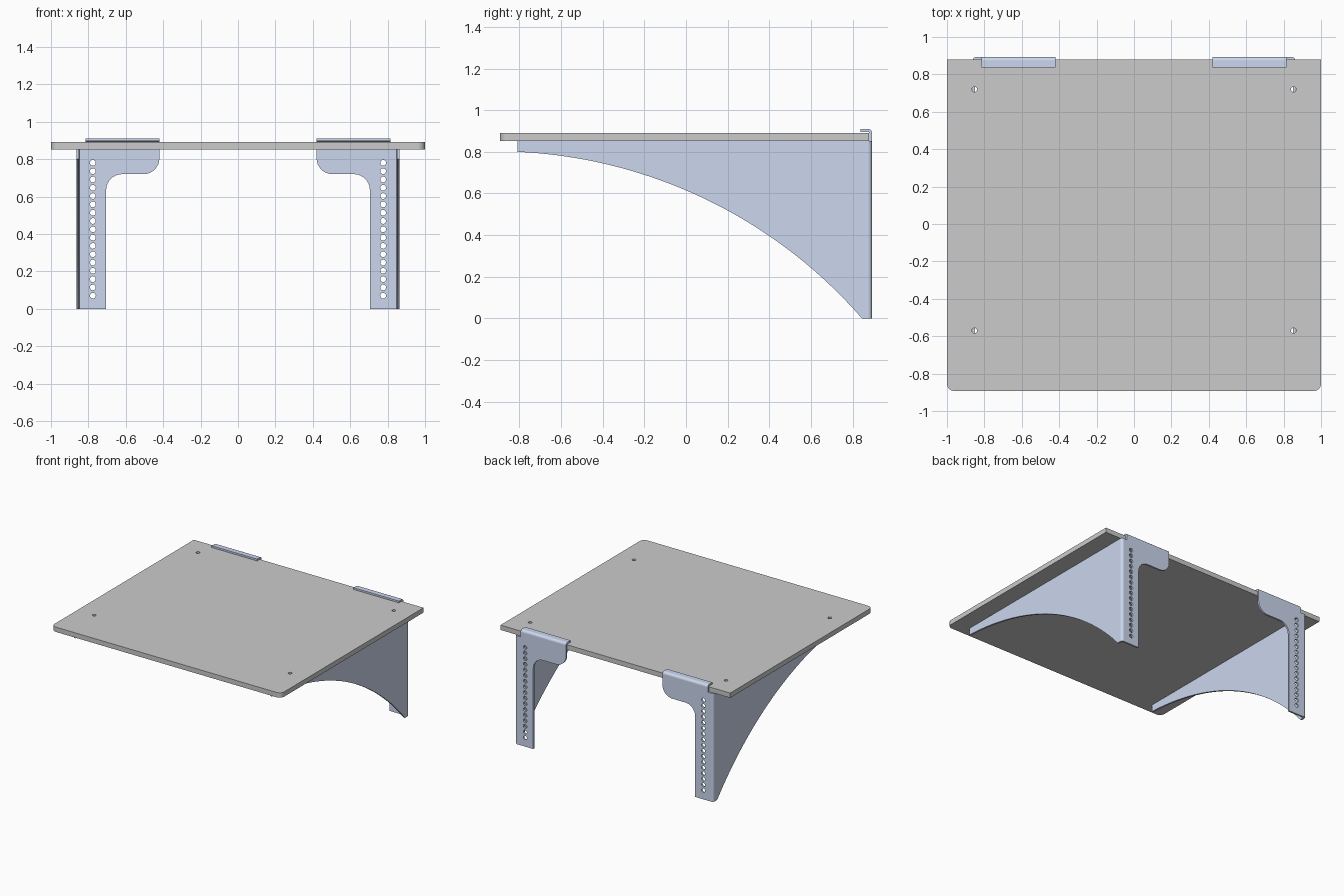
import bpy, bmesh, math
from mathutils import Vector

if "Cube" in bpy.data.objects:
    bpy.data.objects.remove(bpy.data.objects["Cube"])

T = 0.014          # sheet thickness
XO, YO = 0.863, 0.893   # outer faces of bracket side and back
R = 0.02           # outer bend radius
H = 0.853          # bracket height below the board


def arc(cx, cy, r, a0, a1, n=8):
    return [(cx + r * math.cos(math.radians(a0 + (a1 - a0) * i / n)),
             cy + r * math.sin(math.radians(a0 + (a1 - a0) * i / n))) for i in range(n + 1)]


def prism(bm, outline, place, lo, hi, skip=()):
    """Extrude an outline from lo to hi; side faces listed in skip stay open for joining."""
    a = [bm.verts.new(place(p, q, lo)) for p, q in outline]
    b = [bm.verts.new(place(p, q, hi)) for p, q in outline]
    n = len(outline)
    bm.faces.new(a)
    bm.faces.new(b[::-1])
    for i in range(n):
        if i not in skip:
            j = (i + 1) % n
            bm.faces.new((a[i], b[i], b[j], a[j]))


def to_object(bm, name):
    bmesh.ops.remove_doubles(bm, verts=bm.verts, dist=1e-5)
    bmesh.ops.recalc_face_normals(bm, faces=bm.faces)
    me = bpy.data.meshes.new(name)
    bm.to_mesh(me)
    bm.free()
    ob = bpy.data.objects.new(name, me)
    bpy.context.collection.objects.link(ob)
    return ob


def drill(ob, centres, r, place, lo, hi):
    """Cut round holes through an object, then bake the result and smooth it."""
    bm = bmesh.new()
    for u, v in centres:
        prism(bm, arc(u, v, r, 0, 360, 20)[:-1], place, lo, hi)
    cutter = to_object(bm, "hole_cutter")
    cutter.hide_render = True
    mod = ob.modifiers.new("holes", 'BOOLEAN')
    mod.operation, mod.solver, mod.object = 'DIFFERENCE', 'EXACT', cutter
    dg = bpy.context.evaluated_depsgraph_get()
    me = bpy.data.meshes.new_from_object(ob.evaluated_get(dg))
    ob.modifiers.clear()
    ob.data = me
    me.name = ob.name
    bpy.data.objects.remove(cutter)
    bpy.ops.object.select_all(action='DESELECT')
    ob.select_set(True)
    bpy.context.view_layer.objects.active = ob
    bpy.ops.object.shade_smooth_by_angle(angle=math.radians(30))
    wn = ob.modifiers.new("flat_normals", 'WEIGHTED_NORMAL')
    wn.keep_sharp = True


# Shelf board with rounded front corners and four screw holes
def flat(x, y, z):
    return Vector((x, y, z))


bm = bmesh.new()
board = ([(1, 0.879), (-1, 0.879)] + arc(-0.96, -0.853, 0.04, 180, 270)
         + arc(0.96, -0.853, 0.04, 270, 360))
prism(bm, board, flat, 0.853, 0.891)
shelf = to_object(bm, "shelf_board")
drill(shelf, [(sx * 0.853, y) for sx in (-1, 1) for y in (0.72, -0.57)],
      0.014, flat, 0.8, 0.95)

# Folded sheet brackets
blue = bpy.data.materials.new("bracket_blue")
blue.diffuse_color = (0.6, 0.68, 0.85, 1)
blue.use_nodes = True
blue.node_tree.nodes["Principled BSDF"].inputs["Base Color"].default_value = blue.diffuse_color


def bracket(name, s):
    def xz(x, z, y):
        return Vector((s * x, y, z))

    def yz(y, z, x):
        return Vector((s * x, y, z))

    def xy(x, y, z):
        return Vector((s * x, y, z))

    bx, by, lz = XO - R, YO - R, 0.89
    bm = bmesh.new()
    # side web with curved lower edge
    cy, cz, r = -0.9166, -1.5325, 2.335
    a0 = math.degrees(math.acos((-0.81 - cy) / r))
    a1 = math.degrees(math.asin(-cz / r))
    web = [(by, 0), (by, H), (-0.81, H)] + arc(cy, cz, r, a0, a1, 40)
    prism(bm, web, yz, XO - T, XO, skip=(0,))
    # vertical bend between web and back plate
    bend = arc(bx, by, R, 0, 90) + arc(bx, by, R - T, 90, 0)
    prism(bm, bend, xy, 0, H, skip=(8, 17))
    # back plate with side tab
    plate = ([(bx, 0), (bx, H), (0.815, H), (0.815, lz), (0.42, lz)]
             + arc(0.505, 0.805, 0.085, 180, 270)
             + arc(0.62, 0.635, 0.085, 90, 0) + [(0.705, 0)])
    prism(bm, plate, xz, YO - T, YO, skip=(0, 3))
    # top lip folded over the board
    lip = (arc(by, lz, R, 0, 90) + [(0.837, lz + R), (0.837, lz + R - T)]
           + arc(by, lz, R - T, 90, 0))
    prism(bm, lip, yz, 0.42, 0.815, skip=(len(lip) - 1,))
    ob = to_object(bm, name)
    # row of mounting holes
    drill(ob, [(0.776, 0.07 + 0.0444 * i) for i in range(17)], 0.0155, xz, 0.86, 0.92)
    ob.data.materials.clear()
    ob.data.materials.append(blue)


bracket("right_bracket", 1)
bracket("left_bracket", -1)
